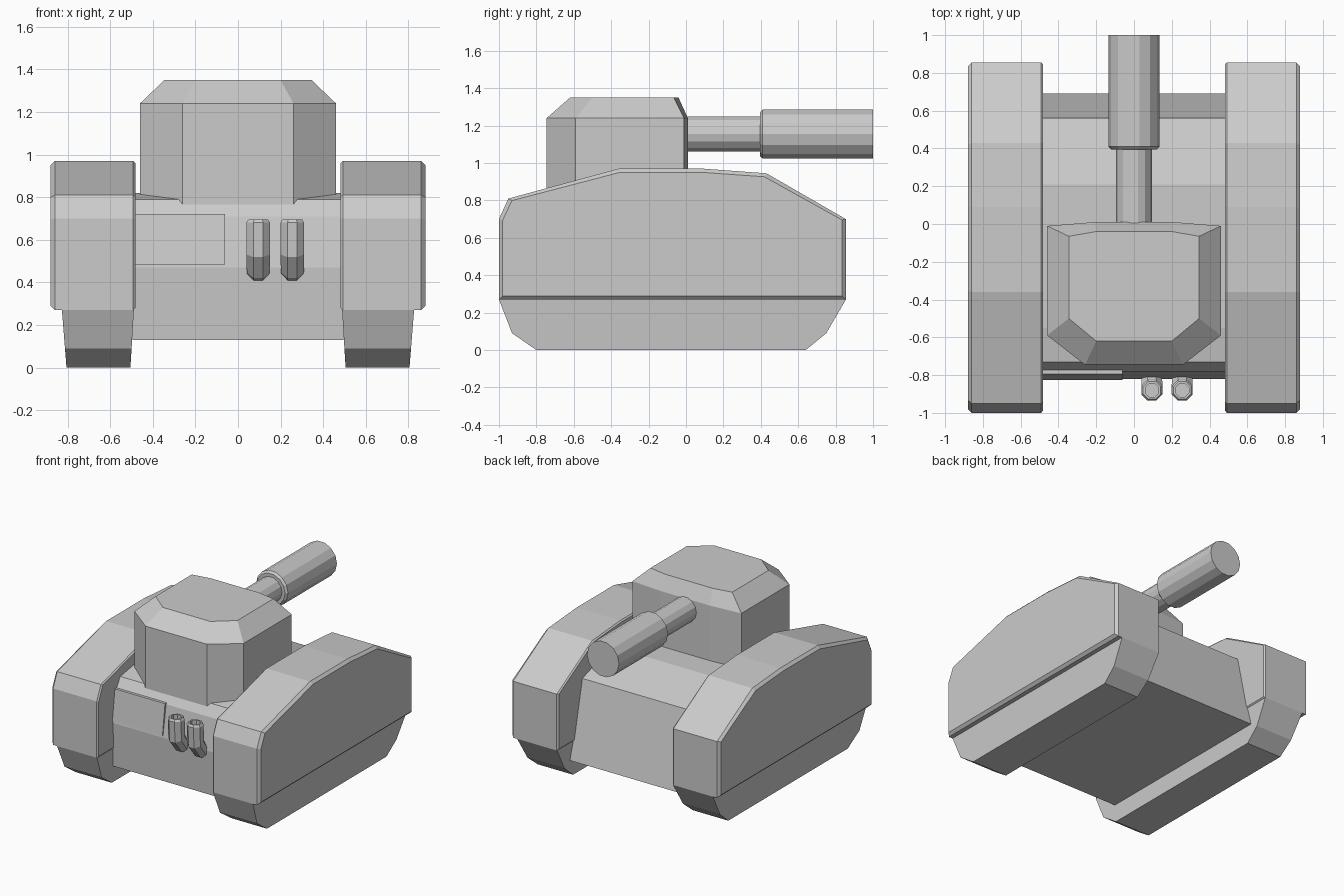
import bpy, bmesh, math

if "Cube" in bpy.data.objects:
    bpy.data.objects.remove(bpy.data.objects["Cube"])


def loft(name, rings, mirror=False):
    """Skin equal-length point rings and cap both ends."""
    bm = bmesh.new()
    vs = [[bm.verts.new(p) for p in r] for r in rings]
    n = len(vs[0])
    for a, b in zip(vs, vs[1:]):
        for i in range(n):
            j = (i + 1) % n
            bm.faces.new((a[i], a[j], b[j], b[i]))
    bm.faces.new(vs[0][::-1])
    bm.faces.new(vs[-1])
    bmesh.ops.recalc_face_normals(bm, faces=bm.faces)
    me = bpy.data.meshes.new(name)
    bm.to_mesh(me)
    bm.free()
    ob = bpy.data.objects.new(name, me)
    bpy.context.collection.objects.link(ob)
    if mirror:
        ob.modifiers.new("mirror", 'MIRROR')
    return ob


def side(x, profile):
    return [(x, y, z) for y, z in profile]


def shrink(profile, cy, cz, d):
    """Pull a side profile inward by about d in y and z."""
    ys, zs = zip(*profile)
    ky = 1 - 2 * d / (max(ys) - min(ys))
    kz = 1 - 2 * d / (max(zs) - min(zs))
    return [(cy + (y - cy) * ky, cz + (z - cz) * kz) for y, z in profile]


# Upper track covers with chamfered side edges
cover = [(-1, .27), (-1, .70), (-.95, .81), (-.36, .97), (.09, .97),
         (.43, .945), (.855, .70), (.855, .27)]
inner = shrink(cover, -.07, .62, .01)
outer = shrink(cover, -.07, .62, .02)
loft("track_cover", [side(.482, inner), side(.492, cover),
                     side(.86, cover), side(.88, outer)], mirror=True)

# Lower tracks, tapering towards the ground
belt = [(-1, .27), (-.93, .09), (-.80, 0), (.64, 0), (.75, .09), (.855, .27)]
loft("lower_track", [[(.505 - .06 * z, y, z) for y, z in belt],
                     [(.805 + .08 * z, y, z) for y, z in belt]], mirror=True)

# Hull between the tracks
hull = [(-.80, .13), (-.82, .47), (-.78, .71), (-.73, .79), (-.55, .82),
        (.21, .82), (.56, .71), (.69, .13)]
loft("hull", [side(-.495, hull), side(.495, hull)])

# Front storage plate
plate = [(-.76, .47), (-.825, .485), (-.795, .72), (-.74, .72)]
loft("front_plate", [side(-.49, plate), side(-.06, plate)])

# Turret with sloped roof edge
half = [(.21, .01), (.46, -.01), (.46, -.59), (.26, -.745)]
roof_half = [(.2, -.04), (.345, -.065), (.345, -.5), (.2, -.62)]


def full(h, z):
    pts = h + [(-x, y) for x, y in reversed(h)]
    return [(x, y, z) for x, y in pts]


loft("turret", [full(half, .74), full(half, 1.24), full(roof_half, 1.35)])


# Gun barrel and thicker muzzle sleeve
def ring_y(r, y, n=14):
    return [(r * math.cos(2 * math.pi * i / n), y,
             1.155 + r * math.sin(2 * math.pi * i / n)) for i in range(n)]


loft("barrel", [ring_y(.095, -.06), ring_y(.095, .42)])
loft("muzzle_sleeve", [ring_y(.12, .395), ring_y(.135, .41), ring_y(.135, 1)])


# Two bent exhaust pipes with hollow tops
def pipe_ring(cx, y, z, tilt, r, n=8):
    out = []
    for i in range(n):
        a = 2 * math.pi * (i + .5) / n
        v = r * math.sin(a)
        out.append((cx + r * math.cos(a), y + v * math.cos(tilt),
                    z + v * math.sin(tilt)))
    return out


for k, cx in enumerate((.095, .255)):
    path = [(-.76, .445, 1.2, .055), (-.82, .465, 1.0, .058),
            (-.875, .54, .4, .06), (-.88, .68, 0, .06), (-.88, .695, 0, .05),
            (-.88, .695, 0, .038), (-.88, .64, 0, .038)]
    loft(f"exhaust_pipe_{k + 1}", [pipe_ring(cx, *p) for p in path])
